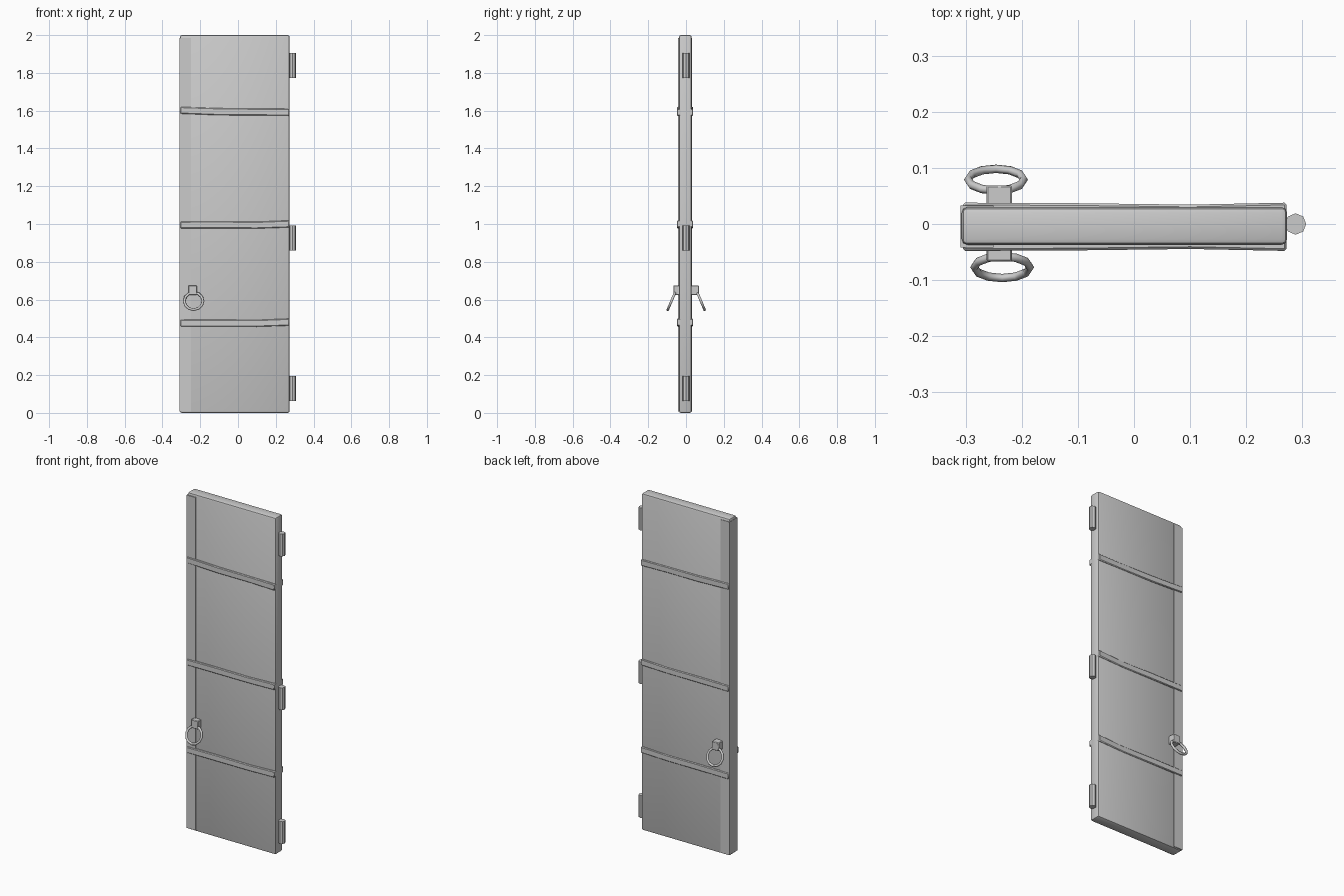
import bpy, bmesh, math

if "Cube" in bpy.data.objects:
    bpy.data.objects.remove(bpy.data.objects["Cube"])


def finish(ob, name, bevel=0.0, segs=1, angle=40):
    ob.name = name
    bpy.ops.object.select_all(action='DESELECT')
    ob.select_set(True)
    bpy.context.view_layer.objects.active = ob
    if bevel:
        m = ob.modifiers.new("Bevel", 'BEVEL')
        m.width, m.segments = bevel, segs
        bpy.ops.object.modifier_apply(modifier=m.name)
    bpy.ops.object.shade_smooth_by_angle(angle=math.radians(angle))
    return ob


def box(name, x0, x1, y0, y1, z0, z1, bevel=0.0, segs=1):
    bpy.ops.mesh.primitive_cube_add(size=1, location=((x0 + x1) / 2, (y0 + y1) / 2, (z0 + z1) / 2))
    ob = bpy.context.object
    ob.scale = (x1 - x0, y1 - y0, z1 - z0)
    bpy.ops.object.transform_apply(location=False, rotation=False, scale=True)
    return finish(ob, name, bevel, segs)


def strap(name, sections):
    # slightly warped bar lofted along x through the door: (x, half depth, z low, z high)
    bm = bmesh.new()
    yc = -0.005
    rings = [[bm.verts.new((x, yc + sy * h, z)) for sy, z in ((-1, a), (1, a), (1, b), (-1, b))]
             for x, h, a, b in sections]
    for r, s in zip(rings, rings[1:]):
        for i in range(4):
            bm.faces.new((r[i], r[(i + 1) % 4], s[(i + 1) % 4], s[i]))
    bm.faces.new(rings[0])
    bm.faces.new(rings[-1])
    bmesh.ops.recalc_face_normals(bm, faces=bm.faces)
    me = bpy.data.meshes.new(name)
    bm.to_mesh(me)
    bm.free()
    ob = bpy.data.objects.new(name, me)
    bpy.context.collection.objects.link(ob)
    m = ob.modifiers.new("Bevel", 'BEVEL')
    m.width, m.segments = 0.004, 1
    return finish(ob, name)


# door leaf and wrapped edge strip on the latch side
box("door_leaf", -0.307, 0.273, -0.037, 0.03, 0.0, 2.0, 0.01, 2)
box("edge_strip", -0.309, -0.25, -0.042, 0.033, 0.008, 1.985)

# three horizontal straps, each showing on both faces
for i, (zl, zr) in enumerate(((1.602, 1.592), (0.995, 1.001), (0.475, 0.481)), 1):
    zm = (zl + zr) / 2 - 0.003
    strap(f"strap_{i}", [(-0.305, 0.043, zl - 0.018, zl + 0.018),
                         (-0.1, 0.042, zm - 0.018, zm + 0.019),
                         (0.1, 0.0395, zm - 0.019, zm + 0.017),
                         (0.272, 0.043, zr - 0.019, zr + 0.018)])

# octagonal hinge barrels
for i, z in enumerate((0.13, 0.925, 1.838), 1):
    bpy.ops.mesh.primitive_cylinder_add(vertices=8, radius=0.019, depth=0.132, location=(0.288, 0, z))
    finish(bpy.context.object, f"hinge_{i}")

# handle block through the door with a hanging ring on each side
box("handle_block", -0.263, -0.217, -0.067, 0.069, 0.624, 0.674, 0.003)
for side, x, y, a in (("front", -0.235, -0.077, 67), ("back", -0.246, 0.079, -67)):
    bpy.ops.mesh.primitive_torus_add(major_segments=12, minor_segments=6, major_radius=0.0495,
                                     minor_radius=0.0075, location=(x, y, 0.592),
                                     rotation=(math.radians(a), 0, 0))
    finish(bpy.context.object, f"ring_{side}", angle=65)
